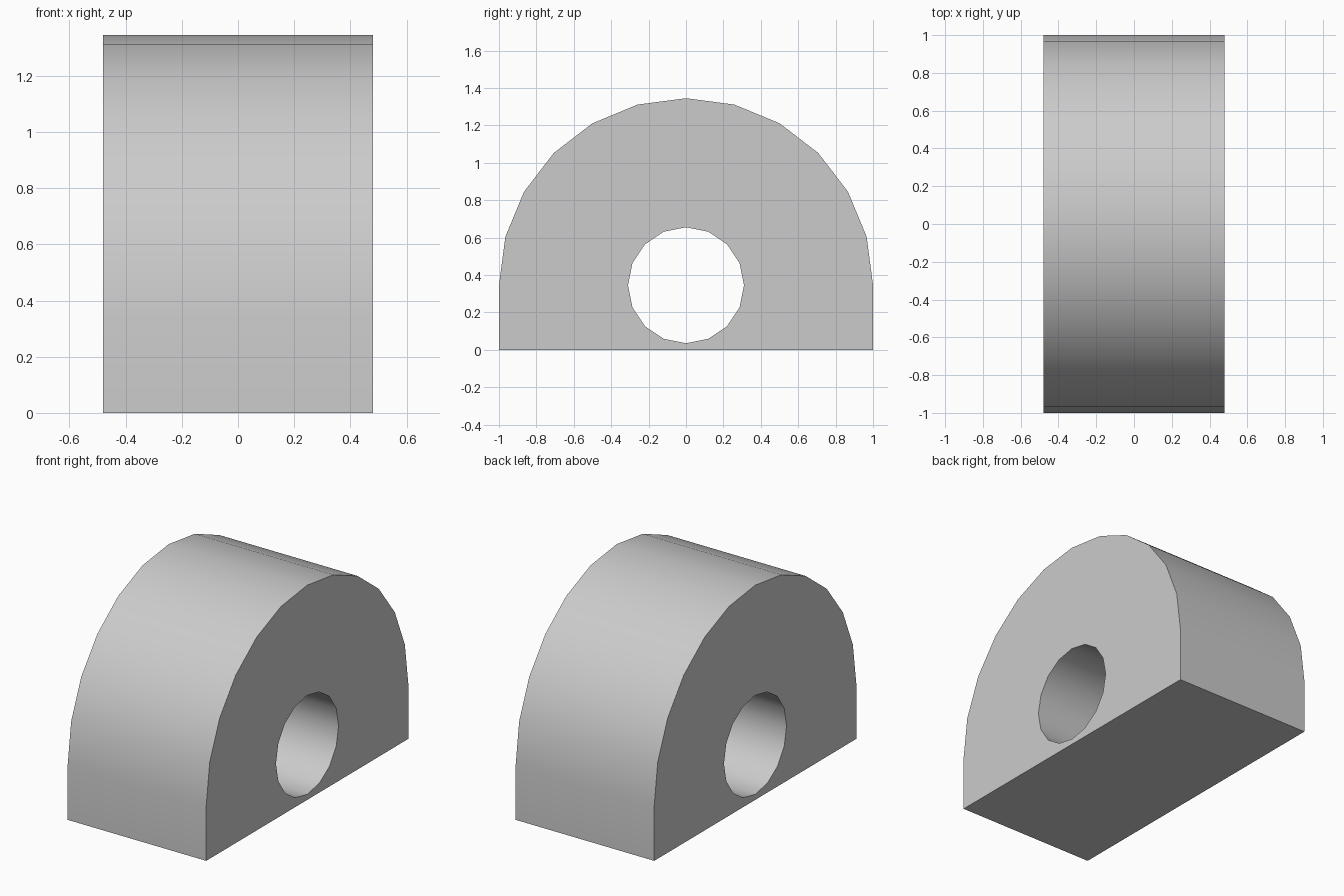
import bpy, bmesh
from math import cos, sin, pi

cube = bpy.data.objects.get("Cube")
if cube:
    bpy.data.objects.remove(cube, do_unlink=True)

HALF_WIDTH = 0.48
AXIS_Z = 0.345
OUTER_R = 1.0
HOLE_R = 0.31
ARC_STEPS = 12
HOLE_SIDES = 16

# Plain grey material
grey = bpy.data.materials.new("light grey")
grey.use_nodes = True
colour = (0.6, 0.6, 0.6, 1)
grey.diffuse_color = colour
grey.node_tree.nodes["Principled BSDF"].inputs["Base Color"].default_value = colour


def add_loop(bm, points):
    """Closed outline on the right-hand end plane."""
    verts = [bm.verts.new((-HALF_WIDTH, y, z)) for y, z in points]
    return [bm.edges.new((v, verts[i - 1])) for i, v in enumerate(verts)]


def arc(radius, steps, sweep, count):
    angles = [sweep * i / steps for i in range(count)]
    return [(radius * cos(a), AXIS_Z + radius * sin(a)) for a in angles]


# Arched outline with flat foot, and the round bore
bm = bmesh.new()
outline = arc(OUTER_R, ARC_STEPS, pi, ARC_STEPS + 1) + [(-OUTER_R, 0), (OUTER_R, 0)]
bore = arc(HOLE_R, HOLE_SIDES, 2 * pi, HOLE_SIDES)
edges = add_loop(bm, outline) + add_loop(bm, bore)
bmesh.ops.triangle_fill(bm, edges=edges, use_beauty=True)

# Extrude the end face across the full width
result = bmesh.ops.extrude_face_region(bm, geom=bm.faces[:], use_keep_orig=True)
moved = [g for g in result["geom"] if isinstance(g, bmesh.types.BMVert)]
bmesh.ops.translate(bm, vec=(2 * HALF_WIDTH, 0, 0), verts=moved)
bmesh.ops.recalc_face_normals(bm, faces=bm.faces[:])

mesh = bpy.data.meshes.new("arched_block")
bm.to_mesh(mesh)
bm.free()
mesh.materials.append(grey)
block = bpy.data.objects.new("arched_block", mesh)
bpy.context.collection.objects.link(block)

# Smooth curved walls, crisp rims
bpy.ops.object.select_all(action="DESELECT")
block.select_set(True)
bpy.context.view_layer.objects.active = block
bpy.ops.object.shade_smooth_by_angle(angle=pi / 6)
